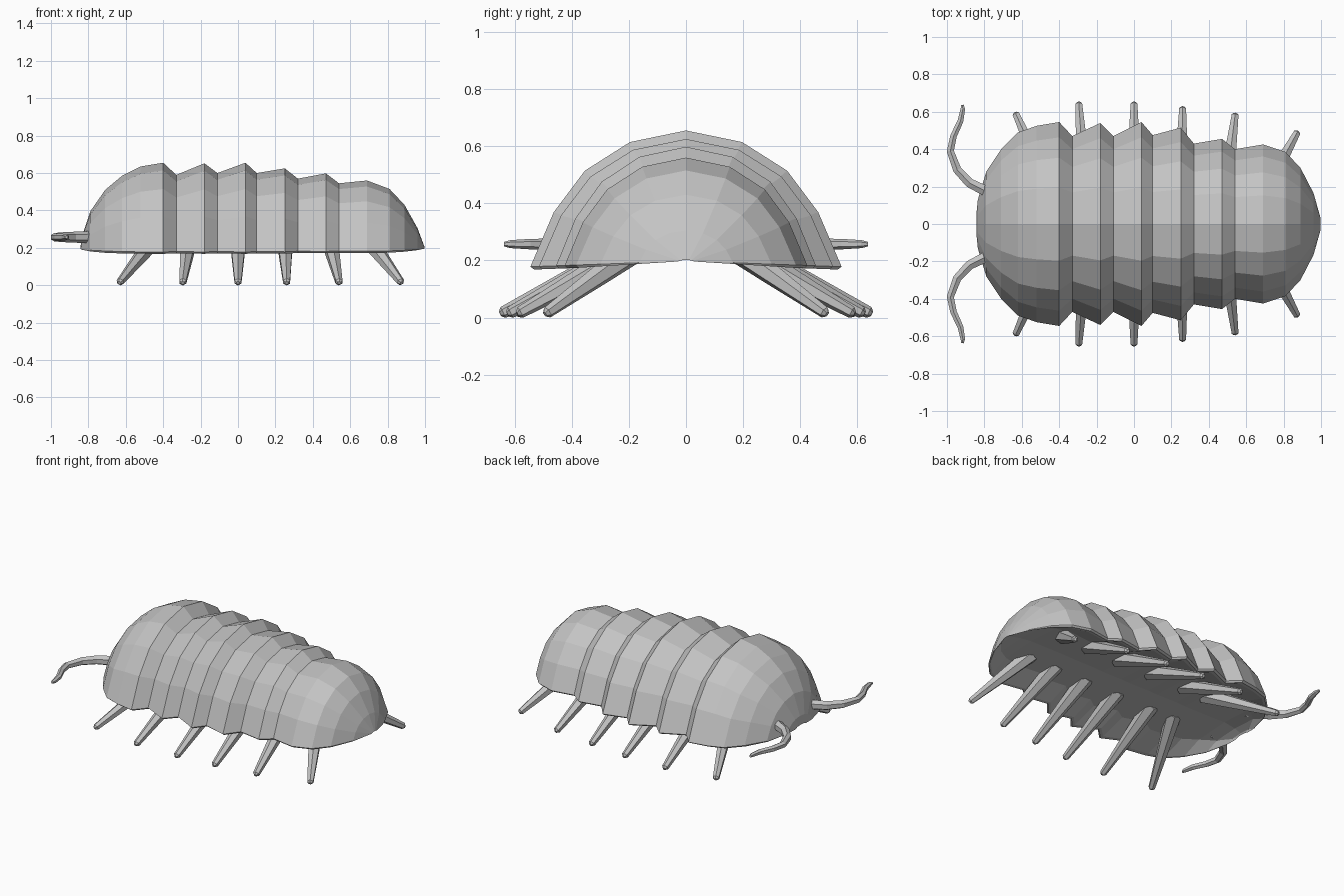
import bpy
import math
from mathutils import Vector

if "Cube" in bpy.data.objects:
    bpy.data.objects.remove(bpy.data.objects["Cube"])

grey = bpy.data.materials.new("shell_grey")
grey.diffuse_color = (0.55, 0.55, 0.55, 1)
grey.use_nodes = True
grey.node_tree.nodes["Principled BSDF"].inputs["Base Color"].default_value = grey.diffuse_color


def make_object(name, verts, faces):
    mesh = bpy.data.meshes.new(name)
    mesh.from_pydata(verts, [], faces)
    mesh.materials.append(grey)
    obj = bpy.data.objects.new(name, mesh)
    bpy.context.collection.objects.link(obj)
    return obj


def loft(name, rings):
    """Skin a list of equal-length closed rings and cap both ends."""
    n = len(rings[0])
    verts = [v for ring in rings for v in ring]
    faces = [tuple(range(n))[::-1]]
    for r in range(len(rings) - 1):
        for i in range(n):
            j = (i + 1) % n
            faces.append((r * n + i, r * n + j, (r + 1) * n + j, (r + 1) * n + i))
    faces.append(tuple(range((len(rings) - 1) * n, len(rings) * n)))
    return make_object(name, verts, faces)


def tube(name, path, radii, sides=6):
    """Tapered low-poly tube along a path."""
    pts = [Vector(p) for p in path]
    rings = []
    for k, p in enumerate(pts):
        d = (pts[min(k + 1, len(pts) - 1)] - pts[max(k - 1, 0)]).normalized()
        side = d.cross(Vector((0, 0, 1))).normalized()
        up = side.cross(d)
        rings.append([p + radii[k] * (math.cos(a) * side + math.sin(a) * up)
                      for a in [math.tau * (i + 0.5) / sides for i in range(sides)]])
    return loft(name, rings)


# Half cross-section of the armour: fraction of half width, fraction of height
ARCH = [(1, 0), (0.85, 0.40), (0.65, 0.705), (0.36, 0.915)]

# Body stations along the back: x, half width, top height
STATIONS = [
    (-0.842, 0.06, 0.205), (-0.835, 0.13, 0.26), (-0.79, 0.28, 0.395),
    (-0.71, 0.40, 0.51), (-0.62, 0.49, 0.585), (-0.52, 0.525, 0.635),
    (-0.40, 0.545, 0.655), (-0.33, 0.47, 0.59),
    (-0.18, 0.54, 0.652), (-0.11, 0.47, 0.60),
    (0.04, 0.545, 0.655), (0.10, 0.475, 0.60),
    (0.25, 0.515, 0.625), (0.32, 0.43, 0.57),
    (0.47, 0.455, 0.598), (0.54, 0.40, 0.545),
    (0.69, 0.425, 0.56), (0.81, 0.385, 0.515), (0.89, 0.30, 0.43),
    (0.96, 0.165, 0.305), (0.998, 0.03, 0.203),
]


def body_ring(x, w, top):
    rim = 0.198 - 0.02 * w / 0.545
    h = top - rim
    s = min(1, w / 0.4)
    half = [(a * w, rim + b * h) for a, b in ARCH]
    # thin lip, then the hollowed belly
    under = [(0.6 * w, rim + 0.045 * s), (0.93 * w, rim - 0.008 * s), (0.975 * w, rim - 0.010 * s)]
    right = under + half
    pts = [(0, rim + 0.06 * s)] + right + [(0, top)] + [(-y, z) for y, z in right[::-1]]
    return [(x, y, z) for y, z in pts]


# Segmented armour body
loft("segmented_body", [body_ring(*s) for s in STATIONS])

# Legs: foot x, foot y, root x
LEGS = [(-0.63, 0.585, -0.43), (-0.295, 0.64, -0.26), (0, 0.64, 0),
        (0.26, 0.615, 0.25), (0.54, 0.58, 0.485), (0.87, 0.485, 0.68)]
for side, label in ((1, "far"), (-1, "near")):
    for i, (fx, fy, rx) in enumerate(LEGS):
        root = Vector((rx, side * 0.14, 0.265))
        foot = Vector((fx, side * fy, 0.018))
        tip = foot + (foot - root).normalized() * 0.012
        mid = root.lerp(foot, 0.45)
        tube(f"{label}_leg_{i + 1}", [root, mid, foot, tip], [0.05, 0.038, 0.021, 0.010])

    # Curled antenna
    curl = [(-0.74, 0.16), (-0.80, 0.18), (-0.88, 0.22), (-0.945, 0.29), (-0.982, 0.39),
            (-0.965, 0.47), (-0.928, 0.55), (-0.915, 0.615), (-0.917, 0.637)]
    tube(f"{label}_antenna", [(x, side * y, 0.257) for x, y in curl],
         [0.035, 0.032, 0.029, 0.026, 0.022, 0.020, 0.018, 0.014, 0.008])

# Make all normals face outward
import bmesh
for obj in bpy.context.collection.objects:
    bm = bmesh.new()
    bm.from_mesh(obj.data)
    bmesh.ops.recalc_face_normals(bm, faces=bm.faces)
    bm.to_mesh(obj.data)
    bm.free()
